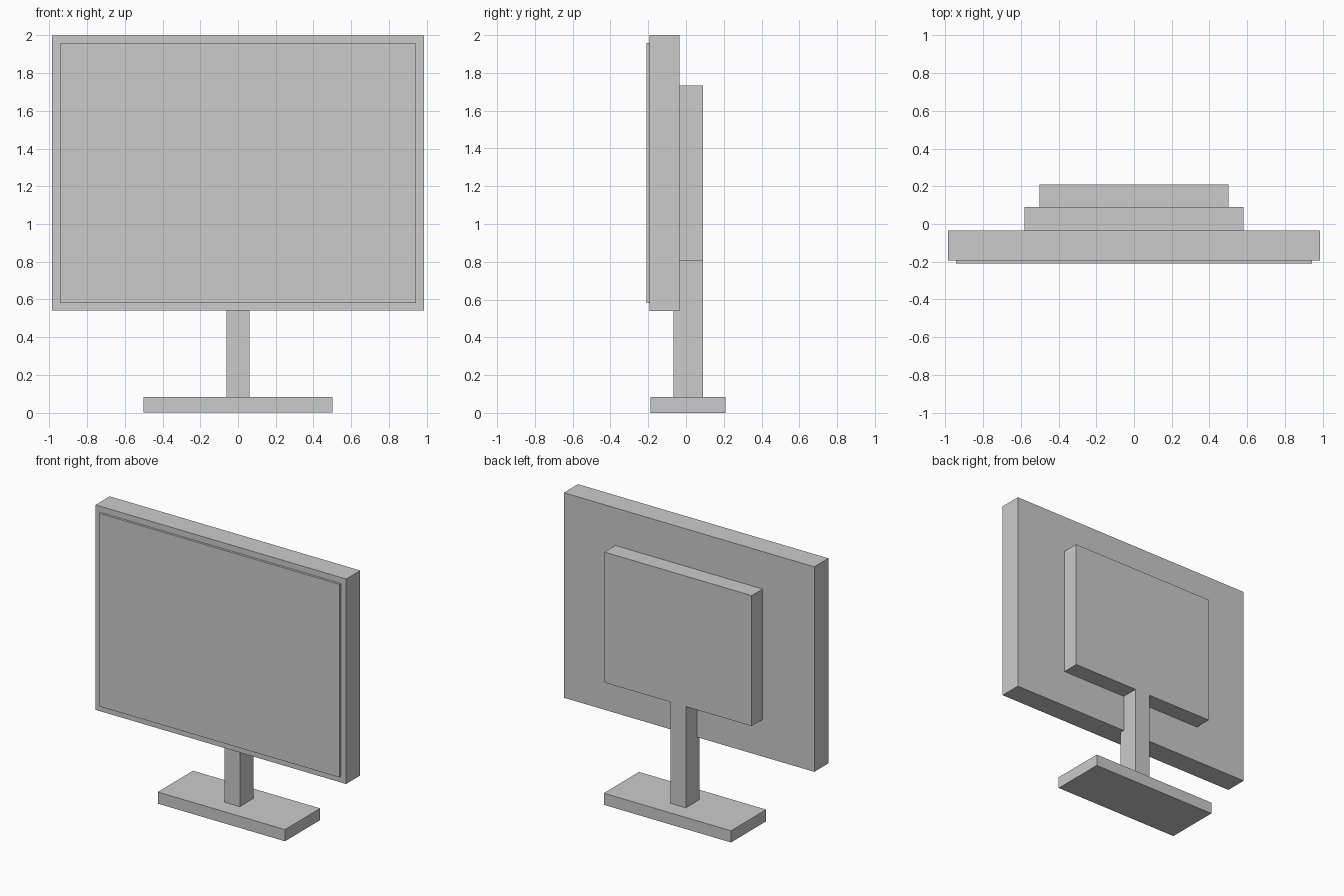
import bpy
import bmesh

if "Cube" in bpy.data.objects:
    bpy.data.objects.remove(bpy.data.objects["Cube"])


def finish(name, bm):
    bmesh.ops.recalc_face_normals(bm, faces=bm.faces[:])
    mesh = bpy.data.meshes.new(name)
    bm.to_mesh(mesh)
    bm.free()
    obj = bpy.data.objects.new(name, mesh)
    bpy.context.collection.objects.link(obj)
    return obj


def side_extrusion(name, half_width, profile):
    """Extrude a (y, z) side profile symmetrically across x = 0."""
    bm = bmesh.new()
    face = bm.faces.new([bm.verts.new((-half_width, y, z)) for y, z in profile])
    ext = bmesh.ops.extrude_face_region(bm, geom=[face])
    verts = [g for g in ext["geom"] if isinstance(g, bmesh.types.BMVert)]
    bmesh.ops.translate(bm, vec=(2 * half_width, 0, 0), verts=verts)
    return finish(name, bm)


def box(name, half_width, y0, y1, z0, z1):
    return side_extrusion(name, half_width, [(y0, z0), (y1, z0), (y1, z1), (y0, z1)])


# Depth planes shared by neighbouring parts
PANEL_FRONT, PANEL_BACK, HOUSING_BACK = -0.193, -0.034, 0.089
BASE_TOP, PANEL_BOTTOM, HOUSING_BOTTOM = 0.083, 0.54, 0.804

# Display: panel body, slightly raised screen, rear housing
box("panel", 0.987, PANEL_FRONT, PANEL_BACK, PANEL_BOTTOM, 2.0)
box("screen", 0.945, -0.209, PANEL_FRONT, 0.582, 1.957)
box("rear_housing", 0.58, PANEL_BACK, HOUSING_BACK, HOUSING_BOTTOM, 1.733)

# Stand neck: stepped so it tucks behind the panel and meets the housing
side_extrusion("stand_neck", 0.061, [
    (-0.067, BASE_TOP), (HOUSING_BACK, BASE_TOP),
    (HOUSING_BACK, HOUSING_BOTTOM), (PANEL_BACK, HOUSING_BOTTOM),
    (PANEL_BACK, PANEL_BOTTOM), (-0.067, PANEL_BOTTOM)])

# Base plate
box("stand_base", 0.501, -0.187, 0.209, 0.0, BASE_TOP)
